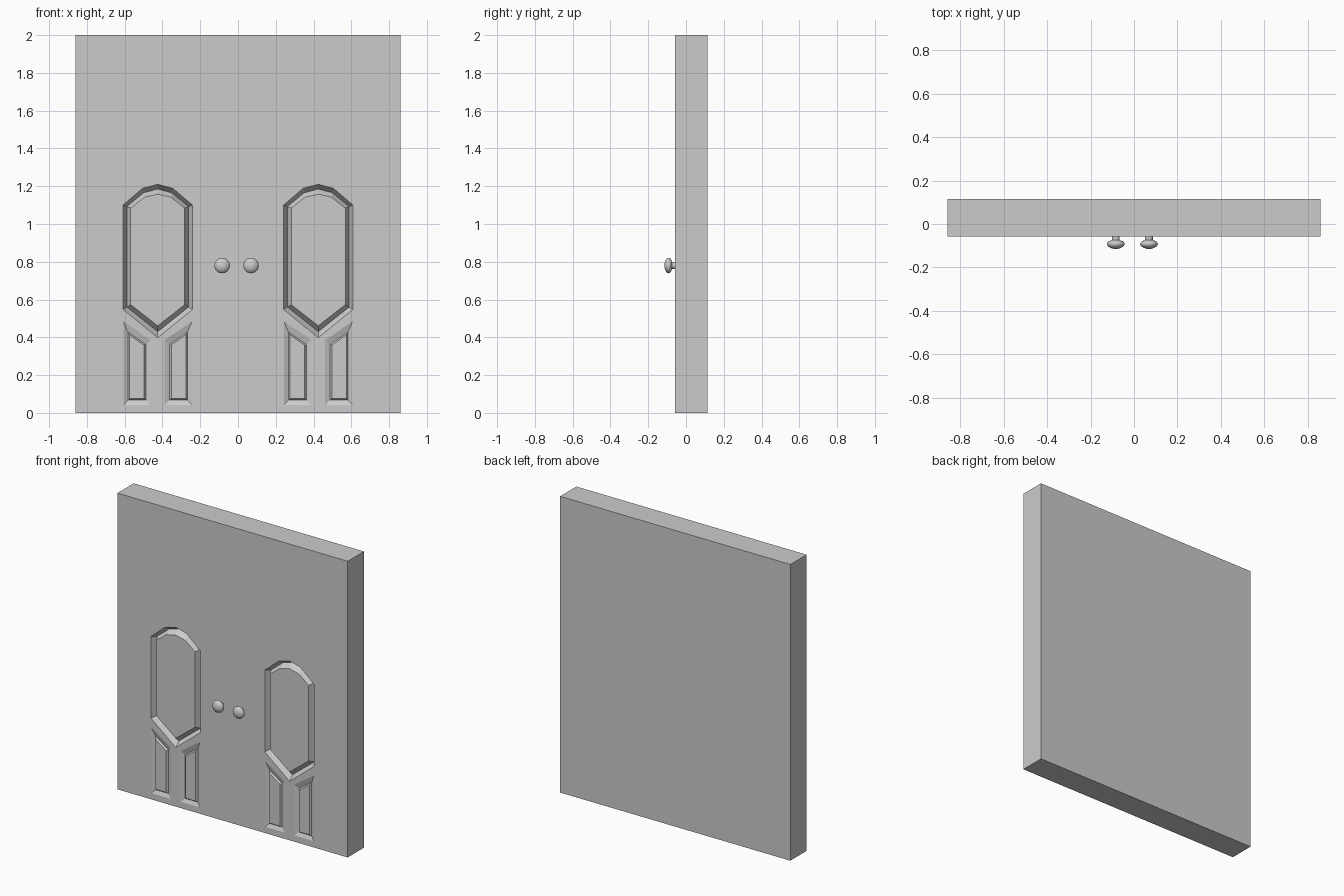
import bpy, bmesh, math
from mathutils import Vector

if "Cube" in bpy.data.objects:
    bpy.data.objects.remove(bpy.data.objects["Cube"])

FRONT, BACK = -0.058, 0.115


def new_object(name, bm):
    bmesh.ops.recalc_face_normals(bm, faces=bm.faces)
    mesh = bpy.data.meshes.new(name)
    bm.to_mesh(mesh)
    bm.free()
    ob = bpy.data.objects.new(name, mesh)
    bpy.context.scene.collection.objects.link(ob)
    return ob


def ring(bm, points, y):
    return [bm.verts.new((x, y, z)) for x, z in points]


def bridge(bm, a, b):
    n = len(a)
    for i in range(n):
        j = (i + 1) % n
        bm.faces.new((a[i], a[j], b[j], b[i]))


def loop_edges(bm, loop):
    return [bm.edges.new((loop[i], loop[(i + 1) % len(loop)])) for i in range(len(loop))]


def oval(w, low, tip, side, wm, zm, top):
    """Pointed bottom, faceted arch on top."""
    return [(0, tip), (w, low), (w, side), (wm, zm), (0, top),
            (-wm, zm), (-w, side), (-w, low)]


def panel(x0, x1, z0, left_top, right_top):
    """Upright panel with a slanted top."""
    return [(x0, z0), (x1, z0), (x1, right_top), (x0, left_top)]


# nested outlines with their depth below the door face
OVAL = [(oval(0.184, 0.548, 0.398, 1.100, 0.080, 1.189, 1.210), 0.0),
        (oval(0.163, 0.560, 0.430, 1.092, 0.075, 1.165, 1.185), 0.035),
        (oval(0.143, 0.573, 0.461, 1.084, 0.070, 1.142, 1.158), 0.0)]
PANEL = [(panel(-0.182, -0.036, 0.042, 0.485, 0.385), 0.0),
         (panel(-0.158, -0.063, 0.067, 0.428, 0.362), 0.012),
         (panel(-0.149, -0.072, 0.076, 0.413, 0.358), 0.0)]

# door slab with carved front
bm = bmesh.new()
rect = [(-0.86, 0), (0.86, 0), (0.86, 2), (-0.86, 2)]
front = ring(bm, rect, FRONT)
back = ring(bm, rect, BACK)
edges = loop_edges(bm, front)
carvings = []
for cx in (-0.425, 0.425):
    for shape, side in ((OVAL, 1), (PANEL, 1), (PANEL, -1)):
        rings = [ring(bm, [(cx + side * x, z) for x, z in pts], FRONT + d)
                 for pts, d in shape]
        edges += loop_edges(bm, rings[0])
        carvings.append(rings)
bmesh.ops.triangle_fill(bm, use_beauty=True, edges=edges, normal=(0, -1, 0))
for a, b, c in carvings:
    bridge(bm, a, b)
    bridge(bm, b, c)
    bm.faces.new(c)
bridge(bm, front, back)
bm.faces.new(back)
new_object("double_door", bm)

# door knobs, turned around the y axis
PROFILE = [(0.018, -0.05), (0.018, -0.074), (0.032, -0.079), (0.040, -0.087),
           (0.041, -0.092), (0.037, -0.102), (0.024, -0.110), (0.012, -0.114), (0, -0.115)]
for name, kx in (("left_knob", -0.084), ("right_knob", 0.069)):
    bm = bmesh.new()
    verts = [bm.verts.new((kx + r, y, 0.78)) for r, y in PROFILE]
    line = [bm.edges.new(p) for p in zip(verts, verts[1:])]
    bmesh.ops.spin(bm, geom=verts + line, cent=(kx, 0, 0.78), axis=(0, 1, 0),
                   angle=math.tau, steps=24)
    bmesh.ops.remove_doubles(bm, verts=bm.verts, dist=0.0003)
    knob = new_object(name, bm)
    bpy.ops.object.select_all(action='DESELECT')
    knob.select_set(True)
    bpy.context.view_layer.objects.active = knob
    bpy.ops.object.shade_smooth_by_angle(angle=math.radians(40))
